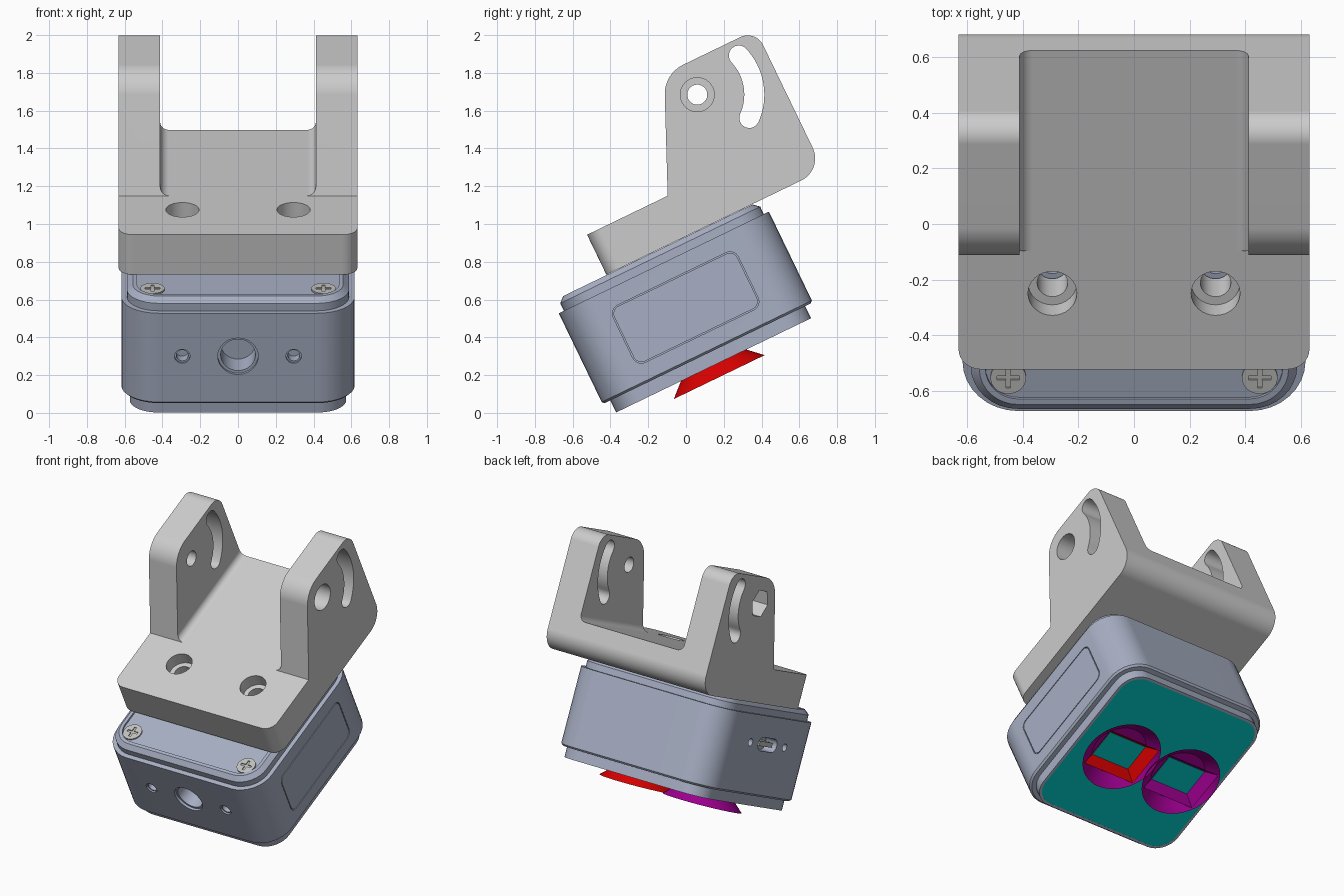
import bpy, bmesh, math
from mathutils import Matrix, Vector

if "Cube" in bpy.data.objects:
    bpy.data.objects.remove(bpy.data.objects["Cube"])

TILT = math.radians(25.8)   # everything is built level, then tipped back
CU, CW = 0.241, 0.503       # centre of the housing (depth, height)


def material(name, rgb):
    m = bpy.data.materials.new(name)
    m.use_nodes = True
    col = (*rgb, 1.0)
    m.diffuse_color = col
    m.node_tree.nodes["Principled BSDF"].inputs["Base Color"].default_value = col
    return m


GREY = material("light grey", (0.60, 0.60, 0.60))
BLUE = material("blue grey", (0.39, 0.43, 0.55))
STEEL = material("screw steel", (0.53, 0.53, 0.52))
TEAL = material("teal", (0.0, 0.56, 0.56))
RED = material("red", (0.72, 0.0, 0.0))
MAGENTA = material("magenta", (0.36, 0.0, 0.29))


def fillet(pts, seg=8):
    """Round polygon corners given as (a, b, radius)."""
    out, n = [], len(pts)
    for i, (a, b, r) in enumerate(pts):
        p = Vector((a, b))
        if r == 0:
            out.append((a, b))
            continue
        d0 = (Vector(pts[i - 1][:2]) - p).normalized()
        d1 = (Vector(pts[(i + 1) % n][:2]) - p).normalized()
        half = d0.angle(d1) / 2
        c = p + (d0 + d1).normalized() * (r / math.sin(half))
        s = p + d0 * (r / math.tan(half)) - c
        e = p + d1 * (r / math.tan(half)) - c
        sweep = s.angle_signed(e)
        a0 = math.atan2(s.y, s.x)
        for k in range(seg + 1):
            t = a0 - sweep * k / seg
            out.append((c.x + r * math.cos(t), c.y + r * math.sin(t)))
    return out


def rect(ca, cb, ha, hb, r=0):
    return fillet([(ca - ha, cb - hb, r), (ca + ha, cb - hb, r),
                   (ca + ha, cb + hb, r), (ca - ha, cb + hb, r)])


def circle(ca, cb, r, n=32):
    return [(ca + r * math.cos(2 * math.pi * i / n),
             cb + r * math.sin(2 * math.pi * i / n)) for i in range(n)]


def loft(name, rings, mat, cap_first=True, cap_last=True):
    """Skin a list of equal-length rings of 3D points."""
    bm = bmesh.new()
    rows = [[bm.verts.new(p) for p in ring] for ring in rings]
    n = len(rows[0])
    for a, b in zip(rows, rows[1:]):
        for i in range(n):
            j = (i + 1) % n
            bm.faces.new((a[i], a[j], b[j], b[i]))
    if cap_first:
        bm.faces.new(rows[0][::-1])
    if cap_last:
        bm.faces.new(rows[-1])
    if cap_first and cap_last:
        bmesh.ops.recalc_face_normals(bm, faces=bm.faces)
    me = bpy.data.meshes.new(name)
    bm.to_mesh(me)
    bm.free()
    me.materials.append(mat)
    ob = bpy.data.objects.new(name, me)
    bpy.context.collection.objects.link(ob)
    return ob


def prism(name, outline, axis, t0, t1, mat=GREY):
    place = {"x": lambda p, t: (t, p[0], p[1]),
             "y": lambda p, t: (p[0], t, p[1]),
             "z": lambda p, t: (p[0], p[1], t)}[axis]
    return loft(name, [[place(p, t) for p in outline] for t in (t0, t1)], mat)


def boolean(ob, outline, axis, t0, t1, op="DIFFERENCE"):
    cutter = prism("cutter", outline, axis, t0, t1, ob.data.materials[0])
    mod = ob.modifiers.new("cut", "BOOLEAN")
    mod.operation, mod.solver, mod.object = op, "EXACT", cutter
    bpy.context.view_layer.objects.active = ob
    bpy.ops.object.modifier_apply(modifier=mod.name)
    bpy.data.objects.remove(cutter)


def level_rings(steps):
    return [[(*p, z) for p in rect(0, CU, h, h, r)] for h, r, z in steps]


# Housing: stepped bottom rim, main block, chamfered lid with recessed top
housing = loft("housing", level_rings([
    (0.555, 0.135, 0.170), (0.555, 0.135, 0.163), (0.573, 0.15, 0.163),
    (0.573, 0.15, 0.234), (0.606, 0.19, 0.234), (0.618, 0.20, 0.246),
    (0.618, 0.20, 0.768), (0.588, 0.17, 0.768), (0.588, 0.17, 0.812),
    (0.557, 0.14, 0.840), (0.535, 0.12, 0.840), (0.535, 0.12, 0.827)]), BLUE)
# Front mounting holes
boolean(housing, circle(0, 0.515, 0.107), "y", -0.5, -0.360)
boolean(housing, circle(0, 0.515, 0.092), "y", -0.5, -0.22)
for x in (-0.295, 0.295):
    boolean(housing, circle(x, 0.515, 0.041, 24), "y", -0.5, -0.366)
    boolean(housing, circle(x, 0.515, 0.032, 24), "y", -0.5, -0.31)
# Side panel seam
boolean(housing, rect(CU, CW, 0.368, 0.168, 0.05), "x", 0.605, 0.7)
prism("side_panel", rect(CU, CW, 0.362, 0.162, 0.044), "x", 0.60, 0.618, BLUE)
# Connector socket with two retaining holes
SU, SW = CU - 0.012, 0.580
boolean(housing, rect(SU, SW, 0.115, 0.046, 0.0459), "x", -0.7, -0.53)
prism("socket_tongue", rect(SU, SW, 0.08, 0.016), "x", -0.605, -0.525, STEEL)
for du in (-0.215, 0.215):
    boolean(housing, circle(SU + du, SW, 0.026, 16), "x", -0.7, -0.57)

# Lid screws with cross slots
for i, x in enumerate((-0.453, 0.453)):
    for j, du in enumerate((-0.453, 0.453)):
        s = prism(f"lid_screw_{2 * i + j + 1}", circle(x, CU + du, 0.064), "z", 0.82, 0.836, STEEL)
        boolean(s, rect(x, CU + du, 0.040, 0.008), "z", 0.829, 0.9)
        boolean(s, rect(x, CU + du, 0.008, 0.040), "z", 0.829, 0.9)

# Sensor window on the underside
prism("sensor_window", rect(0, CU, 0.555, 0.555, 0.135), "z", 0.1635, 0.171, TEAL)

# Flared sensor hoods
RIM = 0.094
for side, x, mat in (("left", 0.252, RED), ("right", -0.252, MAGENTA)):
    def ring(r, z):
        return [(*p, z) for p in circle(x, CU, r, 48)]

    def box(hx, hu, z):
        return [(*p, z) for p in rect(x, CU, hx, hu)]

    loft(f"{side}_hood", [ring(0.267, RIM), ring(0.19, 0.165)], mat, False, False)
    loft(f"{side}_hood_lining", [ring(0.185, 0.162), ring(0.264, RIM)], MAGENTA, True, False)
    loft(f"{side}_funnel", [box(0.15, 0.10, 0.161), box(0.207, 0.148, RIM)], mat, False, False)
    prism(f"{side}_aperture", rect(x, CU, 0.15, 0.10), "z", 0.158, 0.161, TEAL)

# Bracket: side profile, rounded front corners, channel between the ears
BASE, FLOOR = 0.842, 1.077
side_profile = fillet([(-0.061, BASE, 0), (1.215, BASE, 0.13), (1.215, 1.666, 0.09),
                       (0.677, 1.666, 0.172), (0.413, FLOOR, 0), (-0.061, FLOOR, 0)], 12)
bracket = prism("bracket", side_profile, "x", -0.632, 0.632)
boolean(bracket, fillet([(-0.632, -0.061, 0.08), (0.632, -0.061, 0.08), (0.632, 1.5, 0), (-0.632, 1.5, 0)]),
        "z", 0.7, 1.9, "INTERSECT")
boolean(bracket, fillet([(-0.412, FLOOR, 0.045), (0.412, FLOOR, 0.045), (0.412, 2, 0), (-0.412, 2, 0)]),
        "y", -0.5, 1.6)
# Pivot hole with round counterbore and hexagonal nut pocket
PU, PW = 0.787, 1.491
boolean(bracket, circle(PU, PW, 0.053), "x", -1, 1)
boolean(bracket, circle(PU, PW, 0.090), "x", 0.50, 1)
boolean(bracket, circle(PU, PW, 0.098, 6), "x", -1, -0.50)
# Curved adjustment slot around the pivot
R, H, A0, A1 = 0.302, 0.053, math.radians(-50), math.radians(17.5)


def arc(cu, cw, r, a, b, n):
    return [(cu + r * math.cos(a + (b - a) * k / n),
             cw + r * math.sin(a + (b - a) * k / n)) for k in range(n + 1)]


def cap(a, start):
    return arc(PU + R * math.cos(a), PW + R * math.sin(a), H, start, start + math.pi, 10)[1:-1]


slot = (arc(PU, PW, R + H, A0, A1, 16) + cap(A1, A1)
        + arc(PU, PW, R - H, A1, A0, 16) + cap(A0, A0 + math.pi))
boolean(bracket, slot, "x", -1, 1)
# Counterbored fixing holes in the base, with matching blind holes in the lid
for x in (-0.294, 0.294):
    boolean(bracket, circle(x, 0.243, 0.055), "z", 0.7, 1.3)
    boolean(bracket, circle(x, 0.243, 0.088), "z", 0.99, 1.3)
    boolean(housing, circle(x, 0.243, 0.042), "z", 0.77, 0.9)

# Tilt the assembly and smooth the rounded surfaces
tip = Matrix.Rotation(TILT, 4, "X")
for ob in list(bpy.context.collection.objects):
    if ob.type != "MESH":
        continue
    ob.data.transform(tip)
    bpy.ops.object.select_all(action="DESELECT")
    ob.select_set(True)
    bpy.context.view_layer.objects.active = ob
    bpy.ops.object.shade_smooth_by_angle(angle=math.radians(30))
    if ob in (housing, bracket):
        wn = ob.modifiers.new("even shading", "WEIGHTED_NORMAL")
        wn.keep_sharp = True
